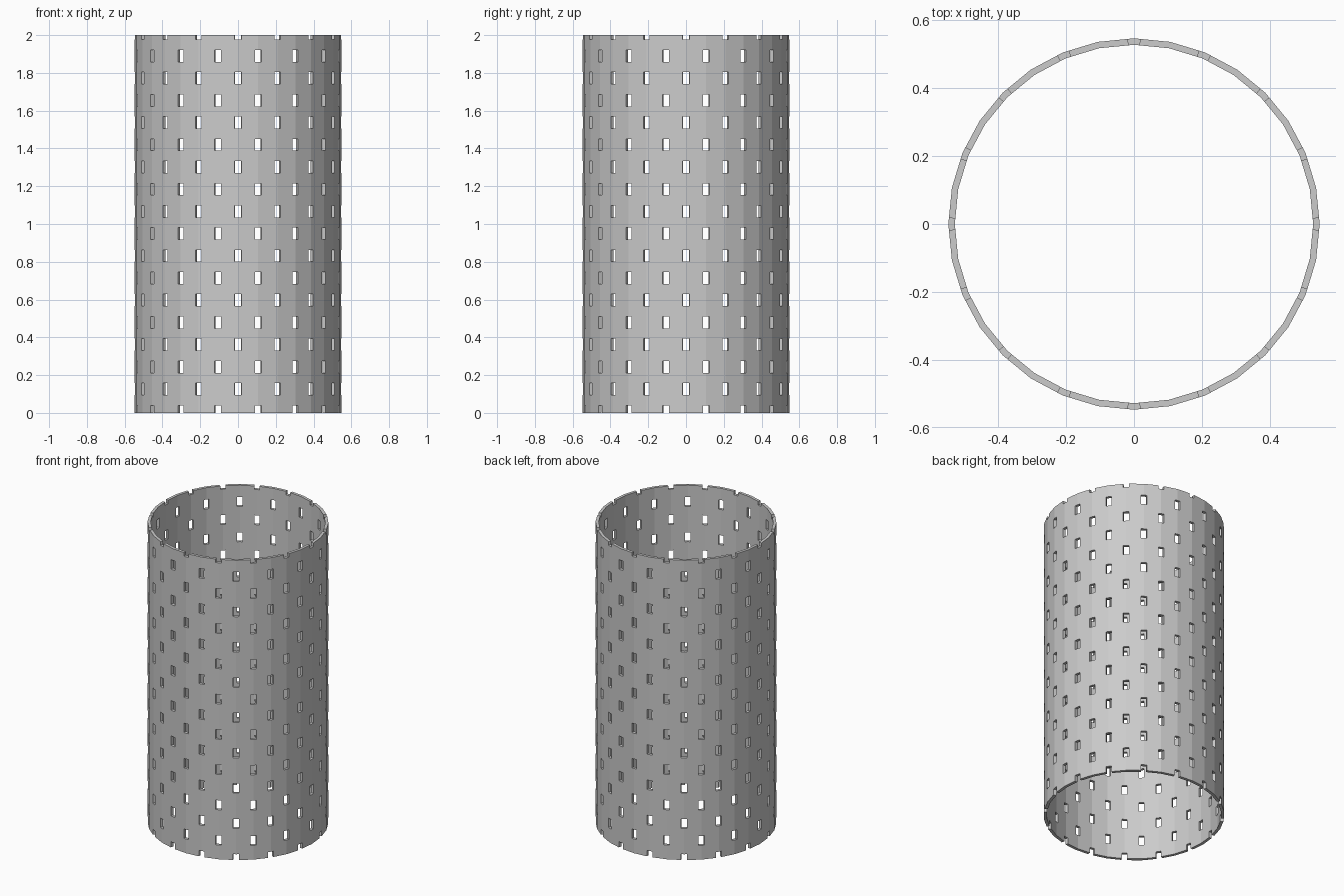
import bpy, bmesh, math

cube = bpy.data.objects.get("Cube")
if cube:
    bpy.data.objects.remove(cube, do_unlink=True)

SIDES, RADIUS, WALL, HEIGHT = 32, 0.547, 0.019, 2.0
HOLE_W, HOLE_H, PITCH = 0.036, 0.063, 0.2353
STARTS = (0.126, 0.0075)        # first hole height in even and odd columns

mat = bpy.data.materials.new("light_grey")
mat.use_nodes = True
grey = (0.6, 0.6, 0.6, 1)
mat.diffuse_color = grey
mat.node_tree.nodes["Principled BSDF"].inputs["Base Color"].default_value = grey


def in_hole(z, column):
    """True where height z falls inside a hole of this column."""
    offset = (z - STARTS[column % 2] + PITCH / 2) % PITCH - PITCH / 2
    return abs(offset) < HOLE_H / 2


# Horizontal cut heights: both ends plus the edges of every hole row
levels = {0.0, HEIGHT}
for start in STARTS:
    for row in range(10):
        for edge in (-HOLE_H / 2, HOLE_H / 2):
            z = start + row * PITCH + edge
            if 0 < z < HEIGHT:
                levels.add(z)
levels = sorted(levels)

# Outline: each corner has a point either side of it for the hole edges
corners = [(RADIUS * math.cos(2 * math.pi * i / SIDES),
            RADIUS * math.sin(2 * math.pi * i / SIDES)) for i in range(SIDES)]
t = HOLE_W / 2 / (2 * RADIUS * math.sin(math.pi / SIDES))
outline = []
for i, (ax, ay) in enumerate(corners):
    bx, by = corners[(i + 1) % SIDES]
    outline += [(ax + (bx - ax) * f, ay + (by - ay) * f) for f in (0, t, 1 - t)]

# Outer skin, leaving out the staggered holes
bm = bmesh.new()
rings = [[bm.verts.new((x, y, z)) for x, y in outline] for z in levels]
count = len(outline)
for k in range(len(levels) - 1):
    mid = (levels[k] + levels[k + 1]) / 2
    for j in range(count):
        column = (j + 1) // 3
        if j % 3 != 1 and in_hole(mid, column):
            continue
        n = (j + 1) % count
        bm.faces.new((rings[k][j], rings[k][n], rings[k + 1][n], rings[k + 1][j]))
loose = [v for v in bm.verts if not v.link_faces]
bmesh.ops.delete(bm, geom=loose, context='VERTS')

mesh = bpy.data.meshes.new("perforated_tube")
bm.to_mesh(mesh)
bm.free()
mesh.materials.append(mat)
tube = bpy.data.objects.new("perforated_tube", mesh)
bpy.context.collection.objects.link(tube)

# Wall thickness grows inward
solid = tube.modifiers.new("wall", 'SOLIDIFY')
solid.thickness = WALL
solid.offset = -1
solid.use_even_offset = True
